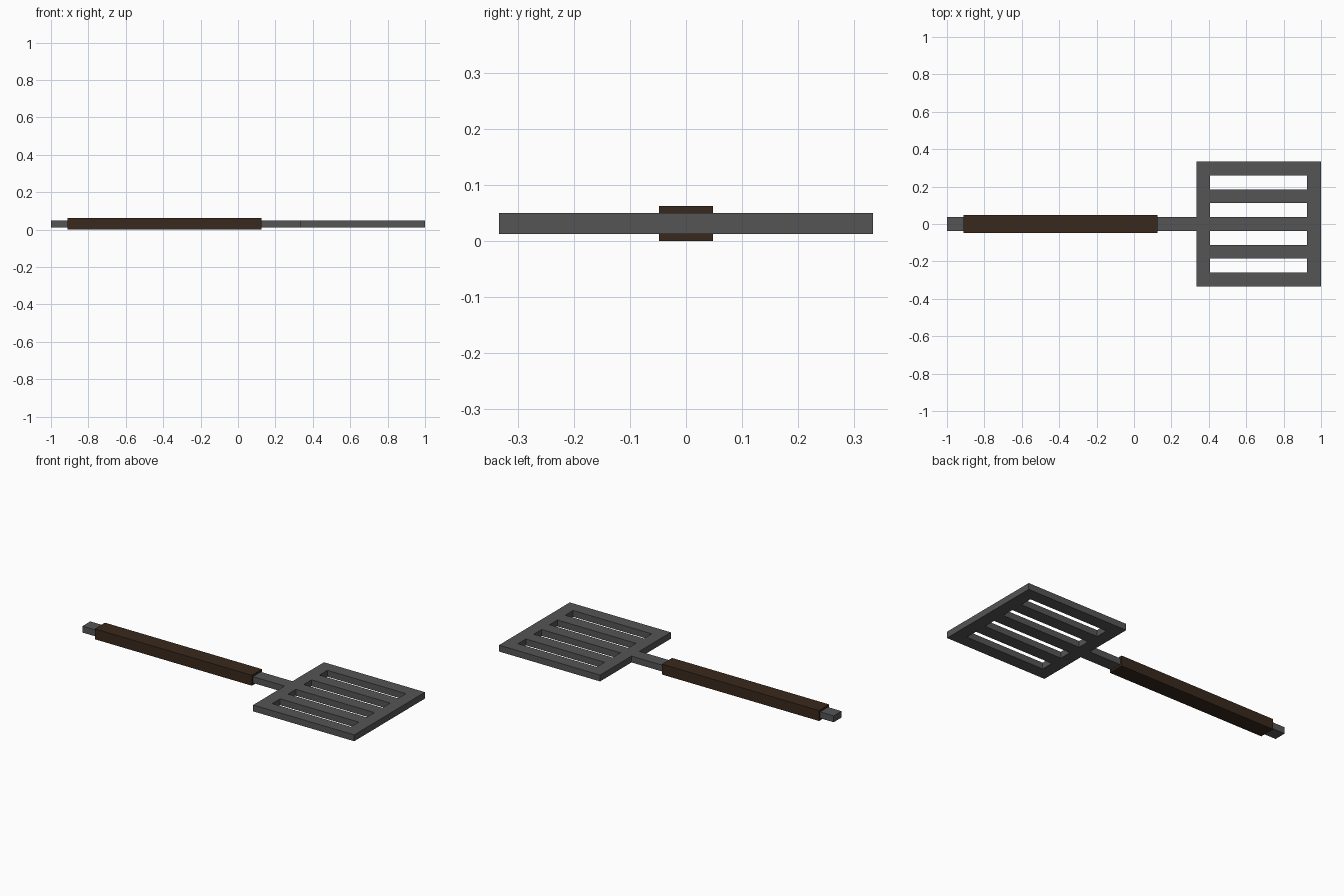
import bpy, bmesh

if "Cube" in bpy.data.objects:
    bpy.data.objects.remove(bpy.data.objects["Cube"])

CELL = 2 / 27          # strip width shared by slots, bars and shaft
Z0, Z1 = 0.012, 0.05   # metal thickness


def material(name, rgb):
    m = bpy.data.materials.new(name)
    m.diffuse_color = (*rgb, 1)
    m.use_nodes = True
    m.node_tree.nodes["Principled BSDF"].inputs["Base Color"].default_value = m.diffuse_color
    return m


def finish(name, bm, mat):
    bmesh.ops.recalc_face_normals(bm, faces=bm.faces)
    mesh = bpy.data.meshes.new(name)
    bm.to_mesh(mesh)
    bm.free()
    mesh.materials.append(mat)
    bpy.context.collection.objects.link(bpy.data.objects.new(name, mesh))


def box(name, lo, hi, mat):
    bm = bmesh.new()
    bmesh.ops.create_cube(bm, size=1)
    for v in bm.verts:
        v.co = [lo[i] if v.co[i] < 0 else hi[i] for i in range(3)]
    finish(name, bm, mat)


metal = material("dark_metal", (0.09, 0.09, 0.09))
wood = material("dark_wood", (0.04, 0.022, 0.012))

# Slotted head: strips laid out on a grid, slots left open, then thickened
bm = bmesh.new()
xs = [1 - 9 * CELL, 1 - 8 * CELL, 1 - CELL, 1]
ys = [(j - 4.5) * CELL for j in range(10)]
grid = [[bm.verts.new((x, y, Z0)) for y in ys] for x in xs]
for i in range(3):
    for j in range(9):
        if i == 1 and j % 2 == 1:
            continue
        bm.faces.new((grid[i][j], grid[i + 1][j], grid[i + 1][j + 1], grid[i][j + 1]))
top = bmesh.ops.extrude_face_region(bm, geom=bm.faces[:], use_keep_orig=True)["geom"]
for v in top:
    if isinstance(v, bmesh.types.BMVert):
        v.co.z = Z1
# merge coplanar strips into clean faces
bmesh.ops.recalc_face_normals(bm, faces=bm.faces)
bmesh.ops.dissolve_limit(bm, angle_limit=0.01, verts=bm.verts, edges=bm.edges)
finish("slotted_head", bm, metal)

# Shaft and grip
box("shaft", (-1, -CELL / 2, Z0), (1 - 9 * CELL, CELL / 2, Z1), metal)
box("handle_grip", (-0.911, -0.048, 0), (0.125, 0.048, 0.062), wood)
